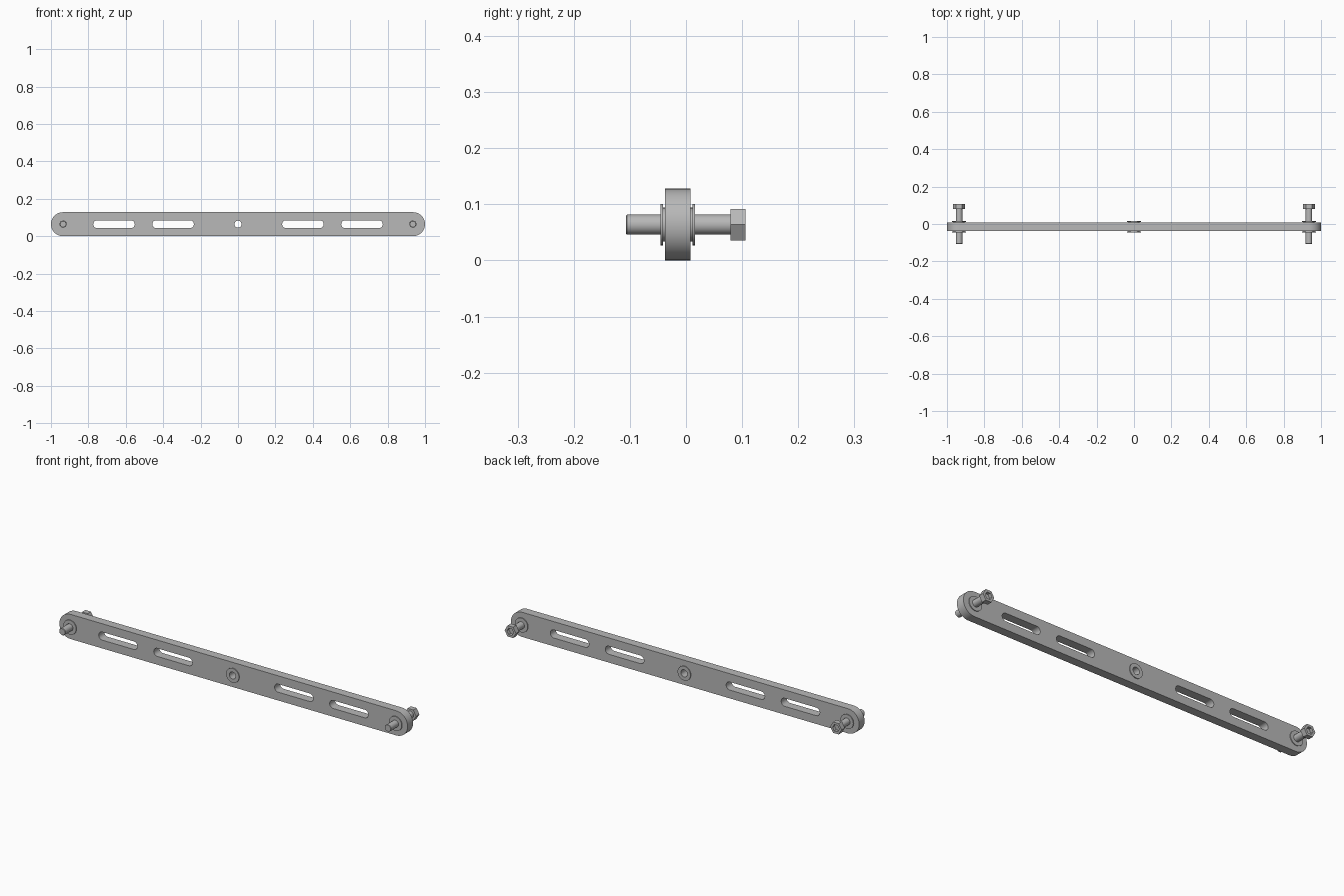
import bpy, bmesh
from math import sin, cos, pi, radians

cube = bpy.data.objects.get("Cube")
if cube:
    bpy.data.objects.remove(cube, do_unlink=True)

MID_Z = 0.064
FRONT, BACK = -0.037, 0.008
BOLT_X = 0.935

steel = bpy.data.materials.new("grey steel")
steel.use_nodes = True
grey = (0.48, 0.48, 0.48, 1)
steel.diffuse_color = grey
steel.node_tree.nodes["Principled BSDF"].inputs["Base Color"].default_value = grey


def finish(obj):
    """Assign the material and shade smooth with sharp edges."""
    obj.data.materials.clear()
    obj.data.materials.append(steel)
    bpy.ops.object.select_all(action='DESELECT')
    obj.select_set(True)
    bpy.context.view_layer.objects.active = obj
    bpy.ops.object.shade_smooth_by_angle(angle=radians(35))


def add_mesh(name, bm, x):
    bmesh.ops.recalc_face_normals(bm, faces=bm.faces)
    mesh = bpy.data.meshes.new(name)
    bm.to_mesh(mesh)
    bm.free()
    obj = bpy.data.objects.new(name, mesh)
    obj.location = (x, 0, MID_Z)
    bpy.context.collection.objects.link(obj)
    finish(obj)


def lathe(profile, sides, closed=False):
    """Turn (radius, y) points around the y axis; open profiles get capped."""
    bm = bmesh.new()
    rings = [[bm.verts.new((r * cos(2 * pi * i / sides), y, r * sin(2 * pi * i / sides)))
              for i in range(sides)] for r, y in profile]
    pairs = list(zip(rings, rings[1:]))
    if closed:
        pairs.append((rings[-1], rings[0]))
    else:
        bm.faces.new(rings[0])
        bm.faces.new(rings[-1])
    for a, b in pairs:
        for i in range(sides):
            j = (i + 1) % sides
            bm.faces.new((a[i], a[j], b[j], b[i]))
    return bm


def add_outline(curve, x, half_length, radius, steps=20):
    """Add a capsule outline (a circle when half_length is 0)."""
    points = []
    for side in (1, -1):
        for i in range(steps + 1 if half_length else steps):
            a = -pi / 2 + pi * i / steps
            points.append((x + side * (half_length + radius * cos(a)), side * radius * sin(a)))
    spline = curve.splines.new('POLY')
    spline.points.add(len(points) - 1)
    for p, (px, py) in zip(spline.points, points):
        p.co = (px, py, 0, 1)
    spline.use_cyclic_u = True


# Bar with rounded ends, four slots and three bushing holes
curve = bpy.data.curves.new("bar", 'CURVE')
curve.dimensions = '2D'
curve.fill_mode = 'BOTH'
curve.extrude = (BACK - FRONT) / 2
add_outline(curve, 0, 1 - MID_Z, MID_Z)
for x in (-0.663, -0.347, 0.347, 0.663):
    add_outline(curve, x, 0.09, 0.021)
for x in (-BOLT_X, 0, BOLT_X):
    add_outline(curve, x, 0, 0.03)
bar = bpy.data.objects.new("bar", curve)
bar.location = (0, (FRONT + BACK) / 2, MID_Z)
bar.rotation_euler = (pi / 2, 0, 0)
bpy.context.collection.objects.link(bar)
bpy.context.view_layer.objects.active = bar
bpy.ops.object.select_all(action='DESELECT')
bar.select_set(True)
bpy.ops.object.convert(target='MESH')
bar = bpy.context.view_layer.objects.active
bm = bmesh.new()
bm.from_mesh(bar.data)
bmesh.ops.remove_doubles(bm, verts=bm.verts, dist=1e-5)
bmesh.ops.recalc_face_normals(bm, faces=bm.faces)
bm.to_mesh(bar.data)
bm.free()
finish(bar)

# Flanged bushings through the bar
hole, neck, flange = 0.0185, 0.03, 0.037
bushing = [(hole, FRONT - 0.008), (flange, FRONT - 0.008), (flange, FRONT - 0.004),
           (neck, FRONT - 0.004), (neck, BACK + 0.004), (flange, BACK + 0.004),
           (flange, BACK + 0.008), (hole, BACK + 0.008)]
for name, x in (("right", -BOLT_X), ("centre", 0), ("left", BOLT_X)):
    add_mesh(name + "_bushing", lathe(bushing, 40, closed=True), x)

# Bolts: round shank and hexagonal head with a socket
shank = [(0.016, -0.107), (0.018, -0.105), (0.018, 0.08)]
head = [(0.0325, 0.079), (0.0325, 0.106), (0.019, 0.106), (0.019, 0.09)]
for name, x in (("right", -BOLT_X), ("left", BOLT_X)):
    add_mesh(name + "_bolt_shank", lathe(shank, 32), x)
    add_mesh(name + "_bolt_head", lathe(head, 6), x)
